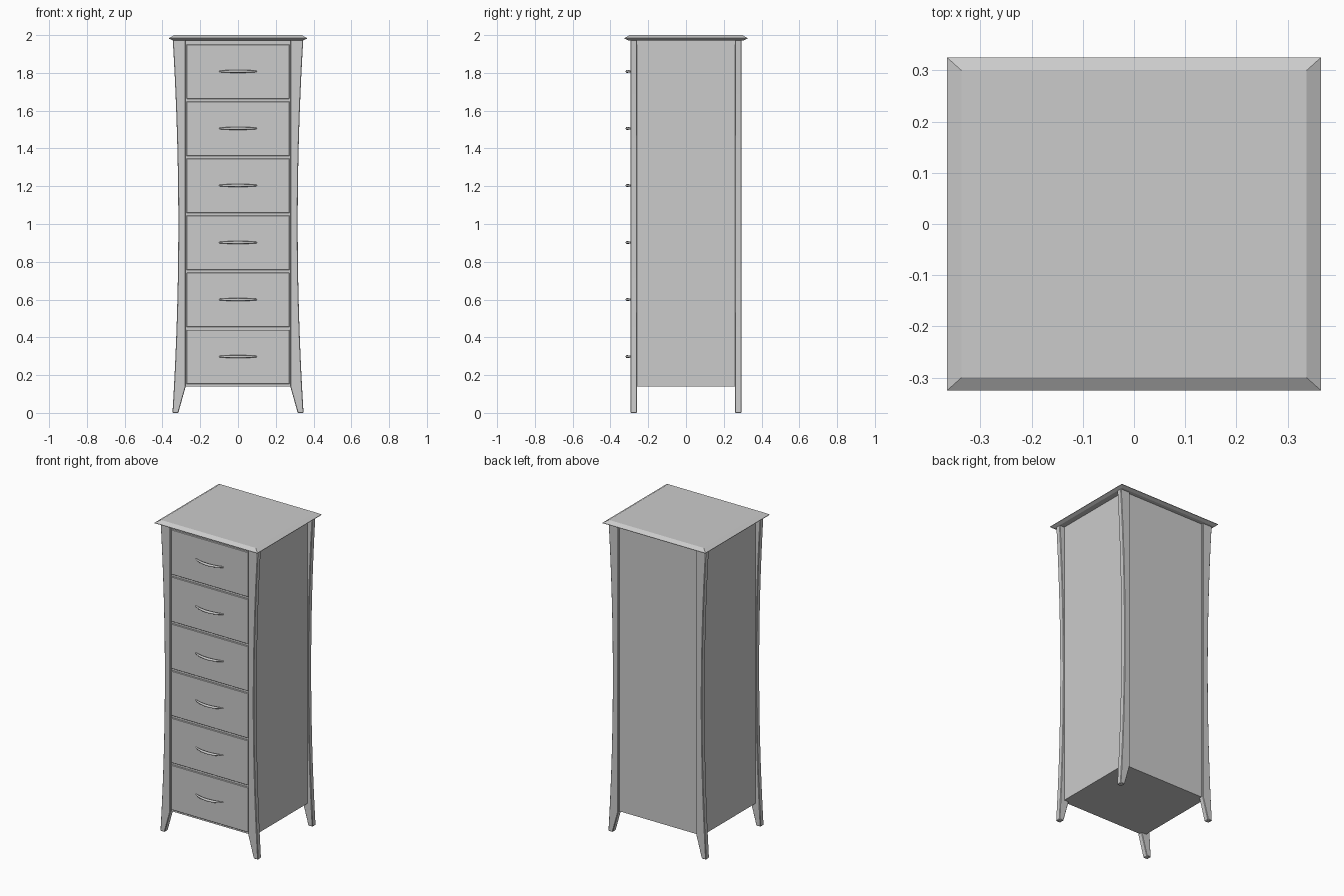
import bpy, bmesh, math

if "Cube" in bpy.data.objects:
    bpy.data.objects.remove(bpy.data.objects["Cube"])

def finish(name, bm):
    bmesh.ops.recalc_face_normals(bm, faces=bm.faces[:])
    me = bpy.data.meshes.new(name)
    bm.to_mesh(me)
    bm.free()
    ob = bpy.data.objects.new(name, me)
    bpy.context.collection.objects.link(ob)
    return ob

def bevel(ob, width, segments=1):
    m = ob.modifiers.new("bevel", 'BEVEL')
    m.width, m.segments, m.limit_method, m.angle_limit = width, segments, 'ANGLE', math.radians(40)

def box(name, x, y, z):
    bm = bmesh.new()
    bmesh.ops.create_cube(bm, size=1)
    for v in bm.verts:
        for i, (a, b) in enumerate((x, y, z)):
            v.co[i] = a if v.co[i] < 0 else b
    return finish(name, bm)

# cabinet carcass
box("carcass", (-0.31, 0.31), (-0.279, 0.28), (0.14, 1.974))

# table top: stacked rectangles give a wide upper chamfer and a small lower one
bm = bmesh.new()
rings = []
for hx, hy, z in ((0.345, 0.305, 1.972), (0.365, 0.325, 1.981), (0.365, 0.325, 1.984), (0.337, 0.30, 2.0)):
    rings.append([bm.verts.new((sx * hx, sy * hy, z)) for sx, sy in ((-1, -1), (1, -1), (1, 1), (-1, 1))])
for a, b in zip(rings, rings[1:]):
    for i in range(4):
        j = (i + 1) % 4
        bm.faces.new((a[i], a[j], b[j], b[i]))
bm.faces.new(rings[0][::-1])
bm.faces.new(rings[-1])
finish("top", bm)

# four bowed corner posts with tapered feet
bm = bmesh.new()
n = 20
outer = [(0.316 + 0.031 * (1 - 1.974 * i / n) ** 2, 1.974 * i / n) for i in range(n + 1)]
outline = outer + [(0.277, 1.974), (0.277, 0.14), (0.316, 0.0)]
face = bm.faces.new([bm.verts.new((x, -0.293, z)) for x, z in outline])
ext = bmesh.ops.extrude_face_region(bm, geom=[face])
bmesh.ops.translate(bm, vec=(0, 0.033, 0), verts=[v for v in ext["geom"] if isinstance(v, bmesh.types.BMVert)])
posts = finish("corner_posts", bm)
for p in posts.data.polygons:
    p.use_smooth = True
bpy.context.view_layer.objects.active = posts
posts.select_set(True)
bpy.ops.object.shade_smooth_by_angle(angle=math.radians(30))
bevel(posts, 0.003)
mir = posts.modifiers.new("mirror", 'MIRROR')
mir.use_axis = (True, True, False)

# six drawers, each with a bowed tapered pull
pitch = 0.302
for k in range(6):
    z0 = 0.153 + k * pitch
    front = box(f"drawer_front_{k + 1}", (-0.273, 0.273), (-0.287, -0.27), (z0, z0 + 0.287))
    bevel(front, 0.002)

    cu = bpy.data.curves.new(f"drawer_pull_{k + 1}", 'CURVE')
    cu.dimensions = '3D'
    cu.bevel_depth = 0.008
    cu.bevel_resolution = 2
    cu.use_fill_caps = True
    sp = cu.splines.new('POLY')
    sp.points.add(16)
    for i, pt in enumerate(sp.points):
        t = -1 + 2 * i / 16
        pt.co = (0.098 * t, -0.312 + 0.026 * t * t, z0 + 0.145, 1)
        pt.radius = 1 - 0.5 * t * t
    bpy.context.collection.objects.link(bpy.data.objects.new(cu.name, cu))
